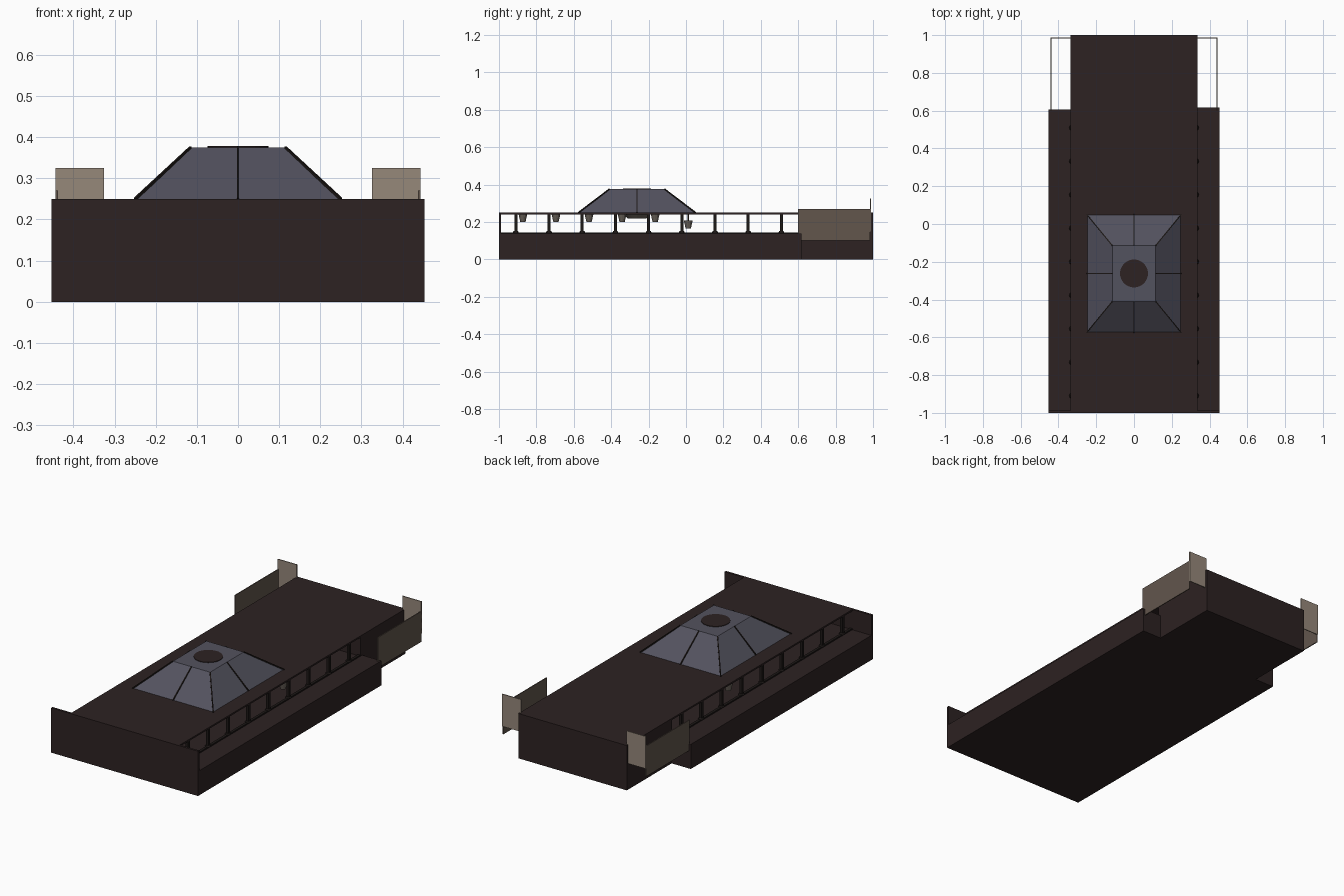
import bpy, bmesh, math
from mathutils import Vector

old = bpy.data.objects.get("Cube")
if old:
    bpy.data.objects.remove(old, do_unlink=True)


def material(name, rgb):
    m = bpy.data.materials.new(name)
    m.use_nodes = True
    m.diffuse_color = (*rgb, 1)
    m.node_tree.nodes["Principled BSDF"].inputs["Base Color"].default_value = (*rgb, 1)
    return m


HULL = material("dark brown", (0.026, 0.016, 0.016))
TRIM = material("near black", (0.012, 0.009, 0.008))
GLASS = material("slate glass", (0.086, 0.084, 0.112))
PALE = material("pale taupe", (0.305, 0.246, 0.195))
TAUPE = material("dark taupe", (0.122, 0.093, 0.073))
LAMP = material("lamp grey", (0.14, 0.12, 0.10))


def finish(name, bm, mat):
    bmesh.ops.recalc_face_normals(bm, faces=bm.faces)
    mesh = bpy.data.meshes.new(name)
    bm.to_mesh(mesh)
    bm.free()
    mesh.materials.append(mat)
    ob = bpy.data.objects.new(name, mesh)
    bpy.context.collection.objects.link(ob)
    return ob


def box(name, lo, hi, mat):
    bm = bmesh.new()
    bmesh.ops.create_cube(bm, size=1)
    for v in bm.verts:
        v.co = [(a + b) / 2 + c * (b - a) for a, b, c in zip(lo, hi, v.co)]
    return finish(name, bm, mat)


def cone(name, at, r_low, r_top, height, mat, sides=16):
    bm = bmesh.new()
    bmesh.ops.create_cone(bm, cap_ends=True, segments=sides,
                          radius1=r_low, radius2=r_top, depth=height)
    bmesh.ops.translate(bm, verts=bm.verts, vec=at)
    return finish(name, bm, mat)


def bar(name, a, b, width, mat):
    a, b = Vector(a), Vector(b)
    ob = box(name, (-width / 2, -width / 2, 0), (width / 2, width / 2, (b - a).length), mat)
    ob.rotation_euler = (b - a).to_track_quat('Z', 'Y').to_euler()
    ob.location = a
    return ob


# Lower deck: wide in front, narrower at the rear
W, N, DECK, ROOF = 0.453, 0.335, 0.137, 0.25
outline = [(-W, -1), (W, -1), (W, 0.617), (N, 0.617), (N, 1),
           (-N, 1), (-N, 0.605), (-W, 0.605)]
bm = bmesh.new()
floor = bm.faces.new([bm.verts.new((x, y, 0)) for x, y in outline])
walls = bmesh.ops.extrude_face_region(bm, geom=[floor])["geom"]
bmesh.ops.translate(bm, vec=(0, 0, DECK),
                    verts=[g for g in walls if isinstance(g, bmesh.types.BMVert)])
finish("lower_deck", bm, HULL)

# End walls, rear block and thin roof
box("front_wall", (-W, -1, DECK), (W, -0.988, ROOF), HULL)
box("rear_block", (-N, 0.6, DECK), (N, 1, ROOF), HULL)
box("roof", (-N, -0.99, 0.241), (N, 0.61, ROOF), HULL)

# Side arcades, lamps, wing panels and rear plates
for side, s in (("left", 1), ("right", -1)):
    def span(a, b):
        return min(a * s, b * s), max(a * s, b * s)

    x0, x1 = span(0.32, N)
    box(side + "_sill", (x0, -0.99, DECK), (x1, 0.61, 0.144), TRIM)
    for i in range(9):
        y = -0.91 + i * 0.1775
        box(f"{side}_post_{i}", (x0, y - 0.008, DECK), (x1, y + 0.008, 0.245), TRIM)
        cone(f"{side}_post_foot_{i}", (s * 0.327, y, 0.147), 0.016, 0.012, 0.008, TRIM, 12)
    for i in range(6):
        at = Vector((s * 0.27, -0.872 + i * 0.1768, (0.222, 0.187)[i == 5]))
        cone(f"{side}_lamp_{i}", at, 0.014, 0.024, 0.044, LAMP, 12)
        bar(f"{side}_lamp_stem_{i}", at, (at.x, at.y, 0.243), 0.006, TRIM)
    x0, x1 = span(0.438, 0.443)
    box(side + "_wing_panel", (x0, 0.6, 0.1), (x1, 0.985, 0.27), TAUPE)
    x0, x1 = span(0.326, 0.443)
    box(side + "_rear_plate", (x0, 0.983, 0.145), (x1, 0.988, 0.325), PALE)

# Skylight: truncated pyramid with ribs on corners and middles
CY, TOP = -0.262, 0.375
low, high = (0.25, 0.313), (0.115, 0.148)
bm = bmesh.new()
bmesh.ops.create_cube(bm, size=2)
for v in bm.verts:
    hx, hy = high if v.co.z > 0 else low
    v.co = (v.co.x * hx, CY + v.co.y * hy, TOP if v.co.z > 0 else 0.247)
finish("skylight", bm, GLASS)
for i in (-1, 0, 1):
    for j in (-1, 0, 1):
        if i or j:
            bar(f"skylight_rib_{i + 1}{j + 1}", (i * low[0], CY + j * low[1], ROOF),
                (i * high[0], CY + j * high[1], TOP), 0.006, TRIM)
cone("skylight_disc", (0, CY, TOP + 0.001), 0.074, 0.074, 0.004, HULL, 32)

# Shallow dish hanging under the skylight
cone("ceiling_dish", (0, CY, 0.23), 0.05, 0.074, 0.024, LAMP, 24)
